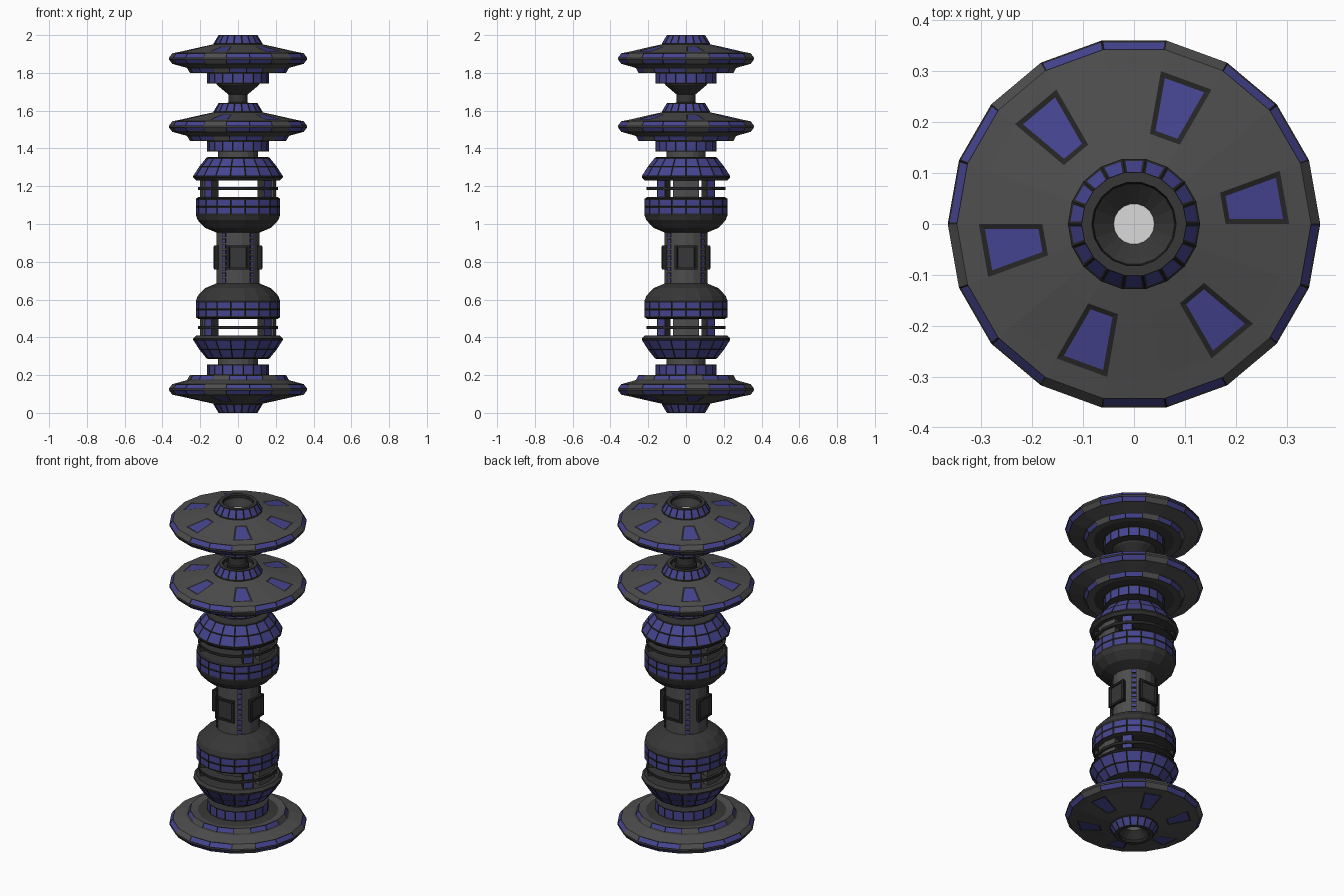
import bpy, bmesh, math

if "Cube" in bpy.data.objects:
    bpy.data.objects.remove(bpy.data.objects["Cube"])

N = 18  # sides of every turned part


def material(name, rgb):
    m = bpy.data.materials.new(name)
    m.diffuse_color = (*rgb, 1)
    m.use_nodes = True
    m.node_tree.nodes["Principled BSDF"].inputs["Base Color"].default_value = m.diffuse_color
    return m


MATS = [material("hull_grey", (.075, .075, .075)),
        material("dark_hull", (.038, .038, .038)),
        material("black_frame", (.018, .018, .018)),
        material("blue_window", (.06, .058, .28)),
        material("pale_light", (.7, .7, .7))]
GREY, DARK, FRAME, BLUE, PALE = range(5)

# which of the 18 segments carry a window
RULES = {"all": lambda k: True,
         "rim": lambda k: k % 3 != 0,
         "port": lambda k: k % 3 == 0}


def finish(name, bm):
    me = bpy.data.meshes.new(name)
    bm.to_mesh(me)
    bm.free()
    for m in MATS:
        me.materials.append(m)
    ob = bpy.data.objects.new(name, me)
    bpy.context.collection.objects.link(ob)
    return ob


def glaze(bm, faces, width, depth=-.002):
    """Turn faces into a black frame with a blue pane set in it."""
    ring = bmesh.ops.inset_individual(bm, faces=faces, thickness=width, depth=depth,
                                      use_even_offset=True)["faces"]
    for f in ring:
        f.material_index = FRAME
    for f in faces:
        f.material_index = BLUE


def turned(name, profile, base, s, caps=(DARK, DARK)):
    """Turn a profile of (radius, height, colour, window rule, frame width)."""
    bm = bmesh.new()
    rings = []
    for p in profile:
        rings.append([bm.verts.new((p[0] * math.cos(2 * math.pi * k / N),
                                    p[0] * math.sin(2 * math.pi * k / N),
                                    base + s * p[1])) for k in range(N)])
    panes = {}
    for p, a, b in zip(profile, rings, rings[1:]):
        for k in range(N):
            j = (k + 1) % N
            f = bm.faces.new((a[k], a[j], b[j], b[k]))
            f.material_index = p[2]
            if len(p) > 3 and RULES[p[3]](k):
                panes.setdefault(p[4], []).append(f)
    for ring, c in zip((rings[0], rings[-1]), caps):
        bm.faces.new(ring).material_index = c
    bmesh.ops.recalc_face_normals(bm, faces=bm.faces[:])
    for width, faces in panes.items():
        glaze(bm, faces, width)
    return finish(name, bm)


def wedge(name, mid, half, r0, r1, z0, z1, mat, rows=0, frame=.006):
    """Block between two angles and radii; its outer face may hold rows of windows."""
    bm = bmesh.new()
    a = [math.radians(mid - half), math.radians(mid + half)]
    zs = [z0 + (z1 - z0) * i / max(rows, 1) for i in range(max(rows, 1) + 1)]
    loops = [[bm.verts.new((r * math.cos(t), r * math.sin(t), z))
              for r, t in ((r0, a[0]), (r1, a[0]), (r1, a[1]), (r0, a[1]))] for z in zs]
    outer = []
    for lo, hi in zip(loops, loops[1:]):
        for i in range(4):
            j = (i + 1) % 4
            f = bm.faces.new((lo[i], lo[j], hi[j], hi[i]))
            if i == 1:
                outer.append(f)
    bm.faces.new(loops[0])
    bm.faces.new(loops[-1])
    for f in bm.faces:
        f.material_index = mat
    bmesh.ops.recalc_face_normals(bm, faces=bm.faces[:])
    if rows:
        glaze(bm, outer, frame)
    return finish(name, bm)


# saucer: lit well, hub windows, sloping deck with ports, pointed rim, step, collar
SAUCER = [(.04, -.05, DARK), (.08, -.015, FRAME), (.083, 0, DARK),
          (.103, 0, DARK, "all", .005), (.13, -.045, DARK), (.13, -.049, GREY),
          (.18, -.0594, GREY, "port", .01), (.305, -.0879, GREY),
          (.348, -.096, GREY, "rim", .003), (.366, -.12, GREY),
          (.366, -.128, GREY, "rim", .003), (.348, -.152, GREY),
          (.275, -.172, DARK), (.268, -.176, GREY, "rim", .003),
          (.255, -.2, GREY), (.215, -.194, DARK),
          (.163, -.2, FRAME, "all", .005), (.163, -.255, DARK), (.1, -.255, DARK)]
for label, base, s in (("top", 2.0, 1), ("middle", 1.64, 1), ("bottom", 0, -1)):
    turned(label + "_saucer", SAUCER, base, s, (PALE, DARK))

# tapered mast between the two upper saucers
turned("mast", [(.12, 1.75, DARK), (.11, 1.735, DARK), (.05, 1.685, DARK),
                (.05, 1.645, FRAME), (.06, 1.64, FRAME), (.06, 1.60, DARK)], 0, 1)

# central neck
turned("central_neck", [(.115, -.16, GREY), (.115, .16, GREY)], .82, 1)

# drum with two window rows, and conical tier above it (heights from mid plane)
DRUM = [(.115, .135, DARK), (.175, .16, DARK), (.213, .2, DARK), (.222, .224, FRAME),
        (.222, .23, FRAME, "all", .006), (.222, .272, FRAME, "all", .006),
        (.222, .314, FRAME), (.21, .322, DARK), (.13, .322, DARK)]
TIER = [(.13, .41, DARK), (.222, .41, DARK), (.237, .425, FRAME),
        (.237, .434, FRAME, "all", .005), (.205, .484, FRAME, "all", .005),
        (.168, .53, FRAME), (.16, .535, DARK), (.105, .535, GREY), (.105, .57, GREY)]
MID_RING = [(.15, .36, DARK), (.213, .36, FRAME), (.213, .376, DARK), (.15, .376, FRAME)]

for label, s in (("upper", 1), ("lower", -1)):
    turned(label + "_drum", DRUM, .82, s)
    turned(label + "_tier", TIER, .82, s)
    # open ring hanging in the gap: bridge its two ends instead of capping
    ring = turned(label + "_gap_ring", MID_RING, .82, s)
    bm = bmesh.new()
    bm.from_mesh(ring.data)
    bmesh.ops.delete(bm, geom=[f for f in bm.faces if len(f.verts) > 4], context="FACES")
    bmesh.ops.bridge_loops(bm, edges=[e for e in bm.edges if e.is_boundary])
    bmesh.ops.recalc_face_normals(bm, faces=bm.faces[:])
    bm.to_mesh(ring.data)
    bm.free()
    z0, z1 = sorted((.82 + s * .318, .82 + s * .415))
    # windowed struts and plain side panels crossing the gap
    for a in (40, 140, 220, 320):
        wedge(label + "_window_strut", a, 8, .155, .208, z0, z1, DARK, 2)
    for a in (-10, 10, 170, 190):
        wedge(label + "_side_panel", a, 10, .16, .2, z0, z1, GREY)

# docking hatches on the neck: frame bars around a dark door
for a in (0, 90, 180, 270):
    wedge("hatch_door", a, 24, .09, .13, .765, .88, DARK)
    for z in (.76, .873):
        wedge("hatch_bar", a, 26, .1, .14, z, z + .012, FRAME)
    for d in (-23, 23):
        wedge("hatch_post", a + d, 3, .1, .139, .765, .88, FRAME)

# small window columns between the hatches
for a in (50, 130, 230, 310):
    for i in range(9):
        z = .69 + i * .03
        wedge("neck_window", a, 6, .108, .119, z, z + .022, DARK, 1, .003)
